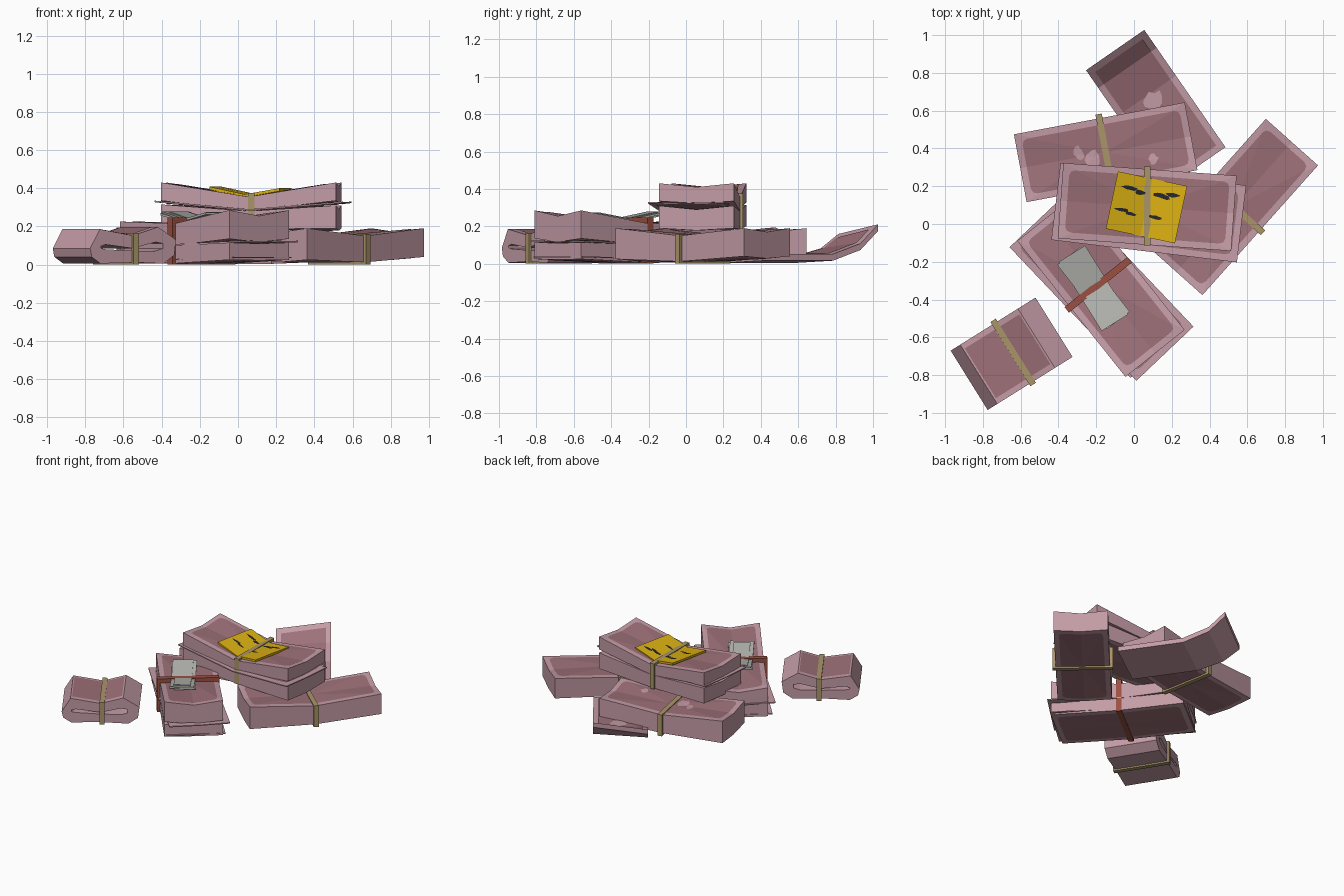
import bpy, bmesh, math, random
from mathutils import Matrix

if "Cube" in bpy.data.objects:
    bpy.data.objects.remove(bpy.data.objects["Cube"])

random.seed(4)


def material(name, rgb):
    m = bpy.data.materials.new(name)
    m.diffuse_color = (*rgb, 1)
    m.use_nodes = True
    m.node_tree.nodes["Principled BSDF"].inputs["Base Color"].default_value = m.diffuse_color
    return m


PAPER = material("pink paper", (0.55, 0.33, 0.38))
PRINT = material("rose print", (0.34, 0.165, 0.19))
TAN = material("tan band", (0.40, 0.30, 0.14))
RED = material("rust band", (0.33, 0.08, 0.053))
YELLOW = material("yellow note", (0.70, 0.43, 0.006))
GREY = material("grey paper", (0.46, 0.46, 0.43))
INK = material("dark ink", (0.02, 0.02, 0.025))


def finish(bm, name, loc, ang, mats):
    me = bpy.data.meshes.new(name)
    bm.to_mesh(me)
    bm.free()
    for m in mats:
        me.materials.append(m)
    ob = bpy.data.objects.new(name, me)
    ob.matrix_world = (Matrix.Translation((loc[0], loc[1], 0))
                       @ Matrix.Rotation(math.radians(ang), 4, 'Z'))
    bpy.context.collection.objects.link(ob)
    return ob


def outline(a, b, r):
    """Counter-clockwise rectangle with mid-side points and rounded corners."""
    pts = []
    for i, (sx, sy) in enumerate([(1, 1), (-1, 1), (-1, -1), (1, -1)]):
        pts.append([(a, 0), (0, b), (-a, 0), (0, -b)][i])
        if r == 0:
            pts.append((sx * a, sy * b))
        else:
            for k in range(3):
                t = math.pi / 2 * i + math.pi / 4 * k
                pts.append((sx * (a - r) + r * math.cos(t),
                            sy * (b - r) + r * math.sin(t)))
    return pts


def fan(bm, pts, zf, centre=(0, 0), mat=0, flip=False):
    """Triangle fan laid over the height function zf."""
    c = bm.verts.new((*centre, zf(*centre)))
    ring = [bm.verts.new((x, y, zf(x, y))) for x, y in pts]
    for i in range(len(ring)):
        tri = [c, ring[i], ring[(i + 1) % len(ring)]]
        f = bm.faces.new(tri[::-1] if flip else tri)
        f.material_index = mat
    return ring


def height(L, W, z, dip):
    """Bent sheet: end and middle heights, ends sagging by dip at mid width."""
    zl, zm, zr = z

    def zf(x, y):
        u, v = abs(x) / (L / 2), abs(y) / (W / 2)
        ze = zr if x > 0 else zl
        if u > v:
            return zm + (ze - dip - zm) * u + dip * v
        return zm + (ze - zm) * u
    return zf


def sheaf(name, loc, ang, top, bottom, L=0.92, W=0.38, dip=0.02, margin=0.035):
    """Stack of notes with printed panels above and below."""
    bm = bmesh.new()
    zt, zb = height(L, W, top, dip), height(L, W, bottom, dip * 0.6)
    rim = outline(L / 2, W / 2, 0)
    a = fan(bm, rim, zt)
    b = fan(bm, rim, zb, flip=True)
    for i in range(len(a)):
        j = (i + 1) % len(a)
        bm.faces.new([b[i], b[j], a[j], a[i]])
    panel = outline(L / 2 - margin, W / 2 - margin, 0.03)
    fan(bm, panel, lambda x, y: zt(x, y) + 0.003, mat=1)
    fan(bm, panel, lambda x, y: zb(x, y) - 0.002, mat=1, flip=True)
    finish(bm, name, loc, ang, [PAPER, PRINT])
    return zt


def strip(name, loc, ang, stations, W, thick, mats, twist=0, margin=0):
    """Curved strip through (s, z) stations."""
    bm = bmesh.new()
    rows = []
    for s, z in stations:
        zz = [z * (1 + twist), z * (1 - twist)]
        rows.append([bm.verts.new((s, sy * W / 2, h + dz)) for dz, sy, h in
                     [(0, -1, zz[0]), (0, 1, zz[1]), (-thick, 1, zz[1]), (-thick, -1, zz[0])]])
    for p, q in zip(rows, rows[1:]):
        for i in range(4):
            j = (i + 1) % 4
            bm.faces.new([p[i], q[i], q[j], p[j]])
    bm.faces.new(rows[0])
    bm.faces.new(rows[-1][::-1])
    bmesh.ops.recalc_face_normals(bm, faces=bm.faces)
    if margin:
        n = len(stations) - 1
        pr = []
        for k, (s, z) in enumerate(stations):
            s += margin if k == 0 else -margin if k == n else 0
            if k == n:
                s0, z0 = stations[k - 1]
                z = z0 + (z - z0) * (s - s0) / (stations[k][0] - s0)
            pr.append([bm.verts.new((s, sy * (W / 2 - margin), z * (1 - sy * twist) + 0.004))
                       for sy in (-1, 1)])
        for p, q in zip(pr, pr[1:]):
            bm.faces.new([p[0], q[0], q[1], p[1]]).material_index = 1
    return finish(bm, name, loc, ang, mats)


def band(name, loc, ang, length, z0, z1, mat, width=0.034):
    """Rubber band gripping a stack; its inside is buried in the paper."""
    bm = bmesh.new()
    bmesh.ops.create_cube(bm, size=1)
    for v in bm.verts:
        v.co = (v.co.x * width, v.co.y * length, (z0 + z1) / 2 + v.co.z * (z1 - z0))
    finish(bm, name, loc, ang, [mat])


def blot(name, loc, ang, c, rx, ry, zf, mat, n=12):
    """Ragged printed or inked spot."""
    bm = bmesh.new()
    pts = []
    for i in range(n):
        t, k = 2 * math.pi * i / n, random.uniform(0.65, 1.1)
        pts.append((c[0] + rx * k * math.cos(t), c[1] + ry * k * math.sin(t)))
    fan(bm, pts, zf, centre=c)
    finish(bm, name, loc, ang, [mat])


# right bundle
B = (0.53, 0.09)
sheaf("right_bundle", B, 48.3, (0.19, 0.15, 0.19), (0.025, 0.012, 0.04), W=0.37)
band("right_band", B, 48.3, 0.41, 0, 0.16, TAN)

# rear left bundle
C = (-0.15, 0.38)
zc = sheaf("rear_bundle", C, 10.6, (0.195, 0.155, 0.19), (0.03, 0.018, 0.04), W=0.365)
band("rear_band", C, 10.6, 0.41, 0.005, 0.165, TAN)
for p, rx, ry in [((-0.07, -0.02), 0.045, 0.06), ((-0.14, 0.02), 0.03, 0.04),
                  ((0.24, -0.08), 0.03, 0.03)]:
    blot("rear_print_spot", C, 10.6, p, rx, ry, lambda x, y: zc(x, y) + 0.006, PAPER)

# curled stack at the back
D = (0.33, 0.30)
strip("curled_stack", D, 124.7, [(0, 0.045), (0.46, 0.045), (0.64, 0.095), (0.755, 0.185)],
      0.375, 0.035, [PAPER, PRINT], twist=0.14, margin=0.035)
blot("curled_print_spot", D, 124.7, (0.42, -0.02), 0.05, 0.06,
     lambda x, y: 0.045 * (1 - 0.28 * y / 0.375) + 0.007, PAPER)

# front bundle: two sheaves with loose notes between
G = (-0.175, -0.325)
sheaf("front_bundle_lower", G, -51.5, (0.105, 0.10, 0.115), (0.012, 0.006, 0.025), W=0.4, dip=0.005)
sheaf("front_bundle_upper", G, -51.5, (0.225, 0.215, 0.285), (0.12, 0.1, 0.135), W=0.4, dip=0.03)
sheaf("front_loose_note", (-0.172, -0.333), -46.5, (0.116, 0.108, 0.125),
      (0.108, 0.1, 0.117), L=0.975, W=0.417, dip=0.004)
sheaf("front_bottom_note", (-0.18, -0.33), -48.5, (0.03, 0.03, 0.04), (0.024, 0.024, 0.034),
      L=0.94, W=0.4, dip=0)
band("front_band", (-0.19, -0.322), -51.5, 0.425, 0, 0.247, RED, 0.038)

# folded grey papers under the rust band
for nm, a, L, W, z in [("grey_paper_lower", -52, 0.43, 0.15, 0.234),
                       ("grey_paper_upper", -58, 0.43, 0.165, 0.243)]:
    strip(nm, (-0.215, -0.34), a, [(-L / 2, z + 0.035), (0, z - 0.004), (L / 2, z + 0.03)],
          W, 0.012, [GREY])
strip("grey_paper_flap", (-0.215, -0.34), -58, [(-0.185, 0.278), (0, 0.244), (0.185, 0.275)],
      0.115, 0.006, [GREY])

# centre bundle lying on the others
A = (0.07, 0.09)
sheaf("top_bundle_lower", A, -4.2, (0.315, 0.28, 0.31), (0.2, 0.185, 0.19), W=0.4)
sheaf("top_bundle_upper", A, -4.2, (0.43, 0.355, 0.43), (0.335, 0.28, 0.335), W=0.4)
sheaf("top_loose_note", (0.078, 0.06), -6.9, (0.335, 0.29, 0.33), (0.327, 0.282, 0.322),
      L=0.99, W=0.41, dip=0.005)
band("top_band", (0.07, 0.095), 0, 0.42, 0.185, 0.375, TAN)

# yellow note with scribbles
Y, YA = (0.066, 0.088), -12
strip("yellow_note", Y, YA, [(-0.187, 0.408), (0, 0.368), (0.187, 0.400)], 0.31, 0.016, [YELLOW])


def on_note(x, y):
    return 0.371 + abs(x) * (0.214 if x < 0 else 0.171)


for p, rx, ry in [((-0.105, 0.082), 0.05, 0.013), ((-0.05, 0.07), 0.035, 0.014),
                  ((0.07, 0.075), 0.05, 0.015), ((0.12, 0.092), 0.045, 0.012),
                  ((-0.12, -0.04), 0.045, 0.012), ((-0.075, -0.05), 0.035, 0.01),
                  ((0.06, -0.043), 0.042, 0.013)]:
    blot("note_scribble", Y, YA, p, rx, ry, on_note, INK)

# rolled bundle: folded paper loop with a narrow hollow
E, EA, EW = (-0.648, -0.687), 32, 0.37
outer = [(-0.265, 0.085), (-0.205, 0.185), (0, 0.152), (0.155, 0.197), (0.265, 0.13),
         (0.255, 0.05), (0.19, 0.005), (0, 0.012), (-0.2, 0.005), (-0.255, 0.04)]
inner = [(-0.20, 0.095), (-0.17, 0.105), (0, 0.085), (0.14, 0.118), (0.185, 0.11),
         (0.185, 0.085), (0.14, 0.072), (0, 0.072), (-0.17, 0.08), (-0.195, 0.085)]
bm = bmesh.new()
rings = [[bm.verts.new((s, y, z)) for s, z in prof]
         for prof, y in [(outer, -EW / 2), (outer, EW / 2), (inner, EW / 2), (inner, -EW / 2)]]
for r in range(4):
    p, q = rings[r], rings[(r + 1) % 4]
    for i in range(10):
        j = (i + 1) % 10
        bm.faces.new([p[i], p[j], q[j], q[i]])
bmesh.ops.recalc_face_normals(bm, faces=bm.faces)
rows = [[bm.verts.new((s, y, z + 0.004)) for y in (-EW / 2 + 0.03, EW / 2 - 0.03)]
        for s, z in [(-0.195, 0.183), (0, 0.152), (0.145, 0.194)]]
for p, q in zip(rows, rows[1:]):
    bm.faces.new([p[0], q[0], q[1], p[1]]).material_index = 1
finish(bm, "rolled_bundle", E, EA, [PAPER, PRINT])

# band around the roll: a thin rectangular loop of four bars
mid = (-0.64, -0.68)
nx, ny = -math.sin(math.radians(EA)), math.cos(math.radians(EA))
band("roll_band_top", mid, EA, 0.40, 0.15, 0.165, TAN)
band("roll_band_bottom", mid, EA, 0.40, 0, 0.015, TAN)
for sgn in (-1, 1):
    band("roll_band_side", (mid[0] + sgn * 0.192 * nx, mid[1] + sgn * 0.192 * ny), EA,
         0.016, 0.0, 0.165, TAN)
